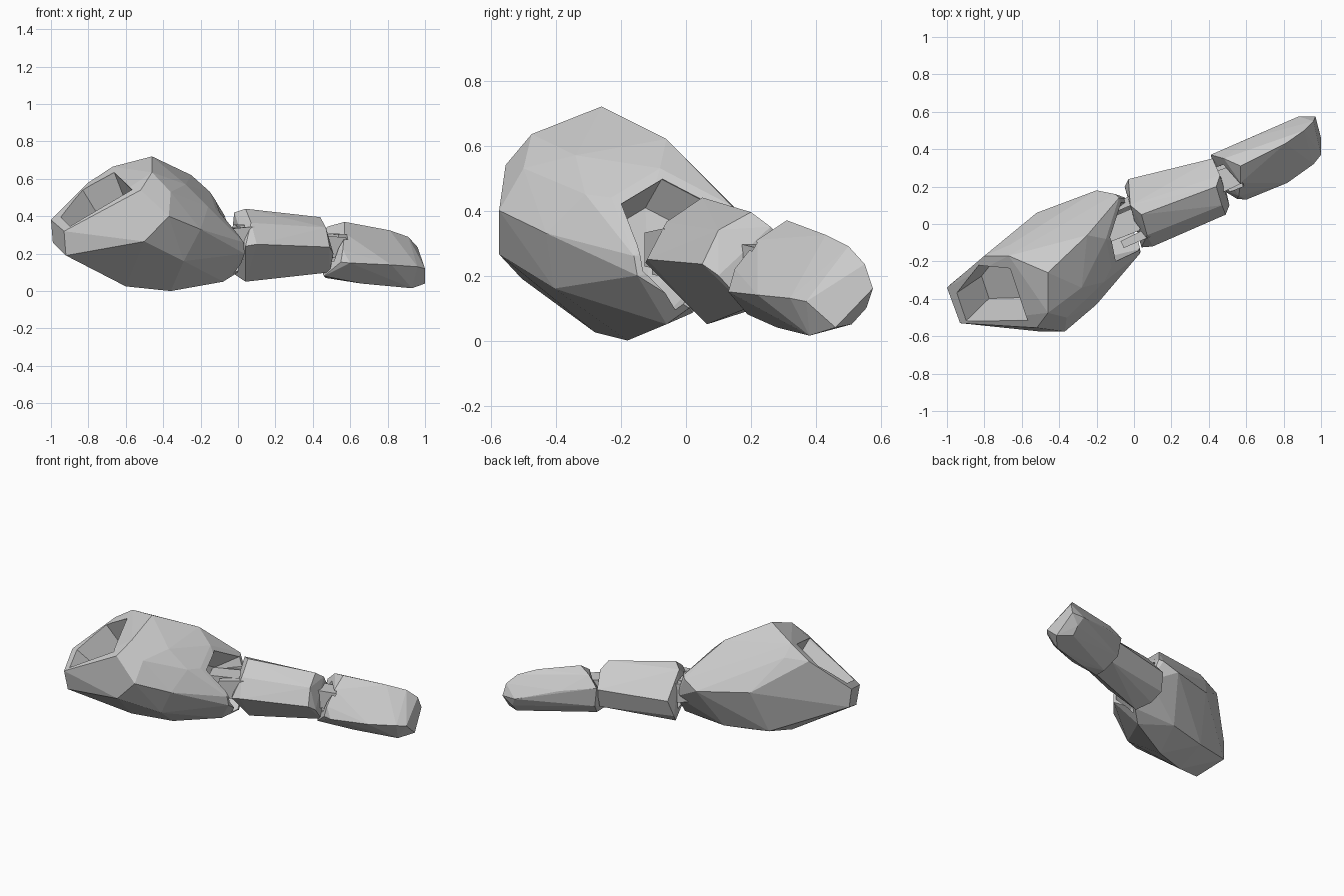
import bpy, bmesh
from mathutils import Vector
from math import radians

if "Cube" in bpy.data.objects:
    bpy.data.objects.remove(bpy.data.objects["Cube"])


def shell(name, pts):
    """Faceted convex shell around a few corner points."""
    bm = bmesh.new()
    for p in pts:
        bm.verts.new(p)
    bmesh.ops.convex_hull(bm, input=bm.verts[:])
    loose = [v for v in bm.verts if not v.link_faces]
    bmesh.ops.delete(bm, geom=loose, context='VERTS')
    bmesh.ops.dissolve_limit(bm, angle_limit=radians(3), verts=bm.verts[:], edges=bm.edges[:])
    bmesh.ops.recalc_face_normals(bm, faces=bm.faces[:])
    me = bpy.data.meshes.new(name)
    bm.to_mesh(me)
    bm.free()
    ob = bpy.data.objects.new(name, me)
    bpy.context.collection.objects.link(ob)
    return ob


def funnel(name, rim, direction, out, depth, top, bottom):
    """Tapered plug through a rim outline, used to hollow a shell."""
    rim = [Vector(p) for p in rim]
    c = sum(rim, Vector()) / len(rim)
    d = Vector(direction).normalized()
    pts = [c + (p - c) * top + d * out for p in rim]
    pts += [c + (p - c) * top for p in rim]
    pts += [c + (p - c) * bottom - d * depth for p in rim]
    return shell(name, pts)


def bar(name, a, b, width, height, tip=1.0):
    """Box running from a to b, optionally tapered at b."""
    a, b = Vector(a), Vector(b)
    d = (b - a).normalized()
    side = d.cross(Vector((0, 0, 1))).normalized()
    up = side.cross(d)
    return shell(name, [p + side * s * width / 2 * k + up * t * height / 2 * k
                        for p, k in ((a, 1), (b, tip)) for s in (-1, 1) for t in (-1, 1)])


def cut(ob, cutter):
    cutter.hide_render = True
    m = ob.modifiers.new("cut", 'BOOLEAN')
    m.operation, m.solver, m.object = 'DIFFERENCE', 'EXACT', cutter
    bpy.context.view_layer.objects.active = ob
    bpy.ops.object.modifier_apply(modifier=m.name)
    bpy.data.objects.remove(cutter)


# Base segment: socket rim, belly, back and the rim of the joint end
socket_rim = [(-1, -.34, .38), (-.93, -.53, .32), (-.52, -.555, .54),
              (-.46, -.475, .635), (-.67, -.17, .665), (-.8, -.17, .58)]
joint_rim = [(-.12, -.23, .44), (-.15, -.08, .53), (-.08, .14, .415), (-.02, .13, .25),
             (0, .01, .1), (-.08, -.06, .05), (.035, -.15, .2), (.03, -.16, .26)]
belly = [(-.99, -.33, .26), (-.92, -.505, .19), (-.6, -.28, .025), (-.36, -.18, 0),
         (-.5, -.575, .265), (-.37, -.575, .4), (-.2, -.43, .33), (-.29, -.405, .16)]
back = [(-.46, -.26, .72), (-.25, -.06, .62), (-.28, -.34, .57), (-.36, -.5, .53),
        (-.16, -.31, .45), (-.52, .06, .38), (-.2, .18, .35), (-.1, .16, .4),
        (-.66, -.11, .59), (-.58, -.06, .09), (-.3, .02, .085)]
base = shell("base_segment", socket_rim + joint_rim + belly + back)

# Hollow socket at the outer end
hole = [(-.95, -.37, .40), (-.9, -.52, .35), (-.56, -.51, .53),
        (-.66, -.235, .63), (-.83, -.22, .54)]
cut(base, funnel("socket_cutter", hole, (-.044, -.04, .075), .12, .22, 1.0, .8))

# Hollow where the middle segment plugs in
cut(base, funnel("joint_cutter", joint_rim, (.85, .42, .2), .2, .13, .86, .62))

# Middle segment
middle = shell("middle_segment", [
    (.1, -.12, .25), (.04, -.125, .24), (.07, -.06, .365), (.04, .05, .44), (-.02, .1, .42),
    (-.03, .24, .26), (-.05, .2, .15), (.04, .065, .05), (-.02, .14, .09),
    (.49, .05, .235), (.47, .1, .34), (.44, .2, .395), (.46, .26, .35), (.42, .35, .26),
    (.43, .31, .13), (.49, .19, .1), (.51, .1, .2)])
cut(middle, bar("middle_notch_cutter", (-.2, -.02, .26), (.06, .07, .26), .18, .2, .9))

# End segment
end = shell("end_segment", [
    (.6, .13, .15), (.55, .135, .155), (.56, .15, .22), (.57, .22, .31), (.57, .31, .37),
    (.48, .35, .345), (.41, .37, .28), (.43, .36, .15), (.46, .19, .08), (.47, .28, .07),
    (.66, .28, .04), (.62, .46, .24), (.76, .51, .2), (.81, .43, .325), (.82, .22, .14),
    (.83, .34, .035), (.91, .5, .29), (.96, .55, .235), (.97, .575, .16), (.88, .575, .16),
    (1, .46, .04), (1, .37, .12), (.96, .32, .13), (.93, .38, .015), (.91, .555, .1),
    (.91, .51, .05)])
cut(end, bar("end_slot_cutter", (.3, .17, .24), (.56, .27, .23), .16, .16, .9))

# Hinge tongues bridging the joints
bar("base_hinge_tongue", (.12, .07, .26), (-.17, -.05, .27), .13, .15, .9)
bar("end_hinge_tongue", (.42, .21, .24), (.56, .27, .23), .12, .12, .9)

# Hinge lugs either side of the base joint
for s, label in ((-1, "front"), (1, "back")):
    o = Vector((-.037, .09, 0)) * s
    bar("base_lug_" + label, Vector((.04, .045, .28)) + o, Vector((-.1, -.02, .28)) + o, .05, .13, .8)
